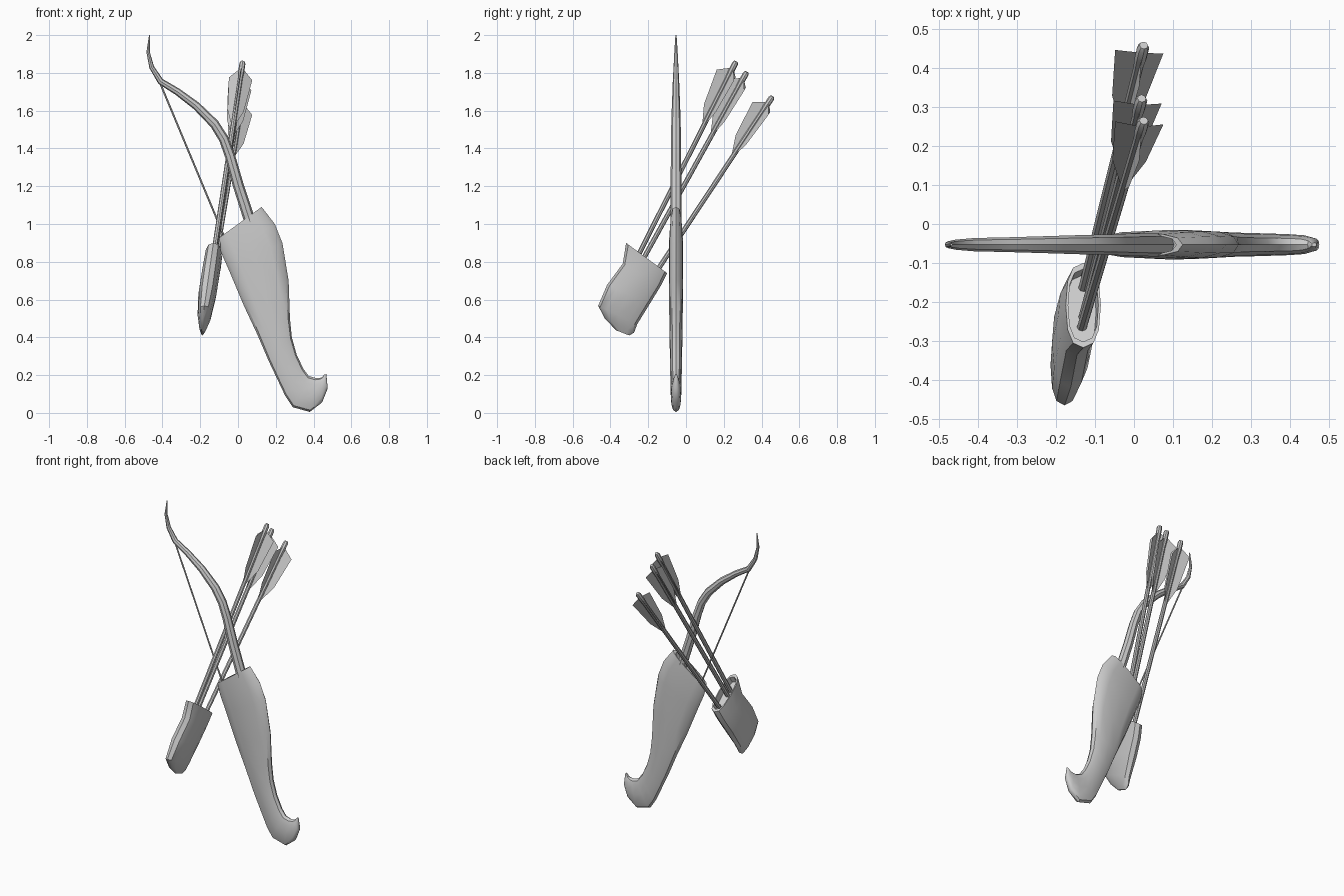
import bpy, bmesh, math
from mathutils import Vector, Matrix

if "Cube" in bpy.data.objects:
    bpy.data.objects.remove(bpy.data.objects["Cube"])

BOW_Y = -0.053


def finish(name, bm, angle=40):
    bmesh.ops.recalc_face_normals(bm, faces=bm.faces)
    me = bpy.data.meshes.new(name)
    bm.to_mesh(me)
    bm.free()
    ob = bpy.data.objects.new(name, me)
    bpy.context.collection.objects.link(ob)
    bpy.ops.object.select_all(action='DESELECT')
    ob.select_set(True)
    bpy.context.view_layer.objects.active = ob
    bpy.ops.object.shade_smooth_by_angle(angle=math.radians(angle))
    return ob


def ring(c, u, v, n, power=1.0):
    """Closed (super)ellipse around c with half axes u and v."""
    pts = []
    for i in range(n):
        a = 2 * math.pi * i / n
        co, si = math.cos(a), math.sin(a)
        pts.append(c + u * math.copysign(abs(co) ** power, co)
                   + v * math.copysign(abs(si) ** power, si))
    return pts


def loft(bm, rings):
    """Skin the rings in order and cap both ends."""
    vs = [[bm.verts.new(p) for p in r] for r in rings]
    n = len(vs[0])
    for a, b in zip(vs, vs[1:]):
        for i in range(n):
            bm.faces.new((a[i], a[(i + 1) % n], b[(i + 1) % n], b[i]))
    bm.faces.new(vs[0])
    bm.faces.new(vs[-1])


def tube(bm, pts, radii, n):
    rings = []
    for i, p in enumerate(pts):
        t = (pts[min(i + 1, len(pts) - 1)] - pts[max(i - 1, 0)]).normalized()
        u = t.cross(Vector((0, 1, 0))).normalized()
        rings.append(ring(p, u * radii[i], t.cross(u) * radii[i], n))
    loft(bm, rings)


def pouch(name, sections, depth):
    """Flattened sleeve from (edge, edge, half thickness vector), mouth first."""
    rings = [ring((a + b) / 2, (b - a) / 2, t, 12, 0.8) for a, b, t in sections]
    c = [sum(r, Vector()) / len(r) for r in rings[:3]]
    inward = (c[2] - c[0]).normalized() * depth
    lip = [c[0] + (p - c[0]) * 0.86 for p in rings[0]]
    floor = [p + inward for p in lip]
    bm = bmesh.new()
    loft(bm, [floor, lip] + rings)
    return finish(name, bm)


# Bow limb: recurved tip down into the case
path = [(-.468, 2.0, .003), (-.476, 1.91, .009), (-.457, 1.83, .013),
        (-.41, 1.755, .017), (-.32, 1.70, .019), (-.22, 1.625, .022),
        (-.125, 1.53, .025), (-.075, 1.45, .026), (-.042, 1.36, .027),
        (0, 1.21, .029), (.055, 1.04, .03), (.09, .93, .03)]
bm = bmesh.new()
tube(bm, [Vector((x, BOW_Y, z)) for x, z, r in path], [p[2] for p in path], 8)
finish("bow_limb", bm)

# Bow string
bm = bmesh.new()
tube(bm, [Vector((-.412, BOW_Y, 1.745)), Vector((-.055, BOW_Y, .89))], [.005, .005], 6)
finish("bow_string", bm)

# Bow case: left edge, right edge (x, z) and half thickness, hooked at the foot
case = [(-.11, .92, .125, 1.09, .03), (-.09, .85, .195, 1.0, .036),
        (-.05, .76, .235, .90, .038), (.03, .57, .268, .70, .037),
        (.10, .42, .275, .50, .035), (.16, .28, .285, .40, .033),
        (.205, .185, .31, .31, .031), (.25, .09, .345, .235, .03),
        (.29, .03, .375, .195, .029), (.38, .005, .41, .185, .027),
        (.445, .055, .43, .185, .024), (.475, .13, .445, .187, .017),
        (.468, .205, .456, .203, .005)]
pouch("bow_case", [(Vector((a, BOW_Y, b)), Vector((c, BOW_Y, d)), Vector((0, h, 0)))
                   for a, b, c, d, h in case], 0.07)

# Quiver: back edge, front edge (y, z), centre x and half thickness
quiver = [(-.317, .90, -.10, .74, -.13, .045), (-.335, .79, -.135, .67, -.146, .048),
          (-.418, .677, -.19, .58, -.162, .048), (-.465, .567, -.258, .47, -.178, .036),
          (-.43, .50, -.275, .425, -.186, .02), (-.37, .437, -.30, .41, -.189, .005)]
pouch("quiver", [(Vector((x, a, b)), Vector((x, c, d)), Vector((h, 0, 0)))
                 for a, b, c, d, x, h in quiver], 0.04)

# Arrows: nock end and point where the shaft meets the quiver
arrows = [((.025, .265, 1.86), (-.135, -.27, .80)),
          ((.02, .322, 1.805), (-.13, -.24, .79)),
          ((.025, .458, 1.675), (-.13, -.165, .735))]
vane = [(.035, 0), (.085, .072), (.28, .05), (.375, .012), (.375, 0)]
for k, (top, low) in enumerate(arrows, 1):
    top, low = Vector(top), Vector(low)
    d = (low - top).normalized()
    # Shaft with a thicker nock
    bm = bmesh.new()
    tube(bm, [top, top + d * .012, top + d * .06, top + d * .1, low + d * .03],
         [.011, .016, .016, .013, .013], 8)
    finish(f"arrow_shaft_{k}", bm)
    # Three feather vanes
    out = d.cross(Vector((1, 0, 0))).normalized()
    if out.z < 0:
        out = -out
    bm = bmesh.new()
    for j in range(3):
        o = Matrix.Rotation(j * 2 * math.pi / 3, 3, d) @ out
        bm.faces.new([bm.verts.new(top + d * s + o * w) for s, w in vane])
    finish(f"arrow_fletching_{k}", bm)
